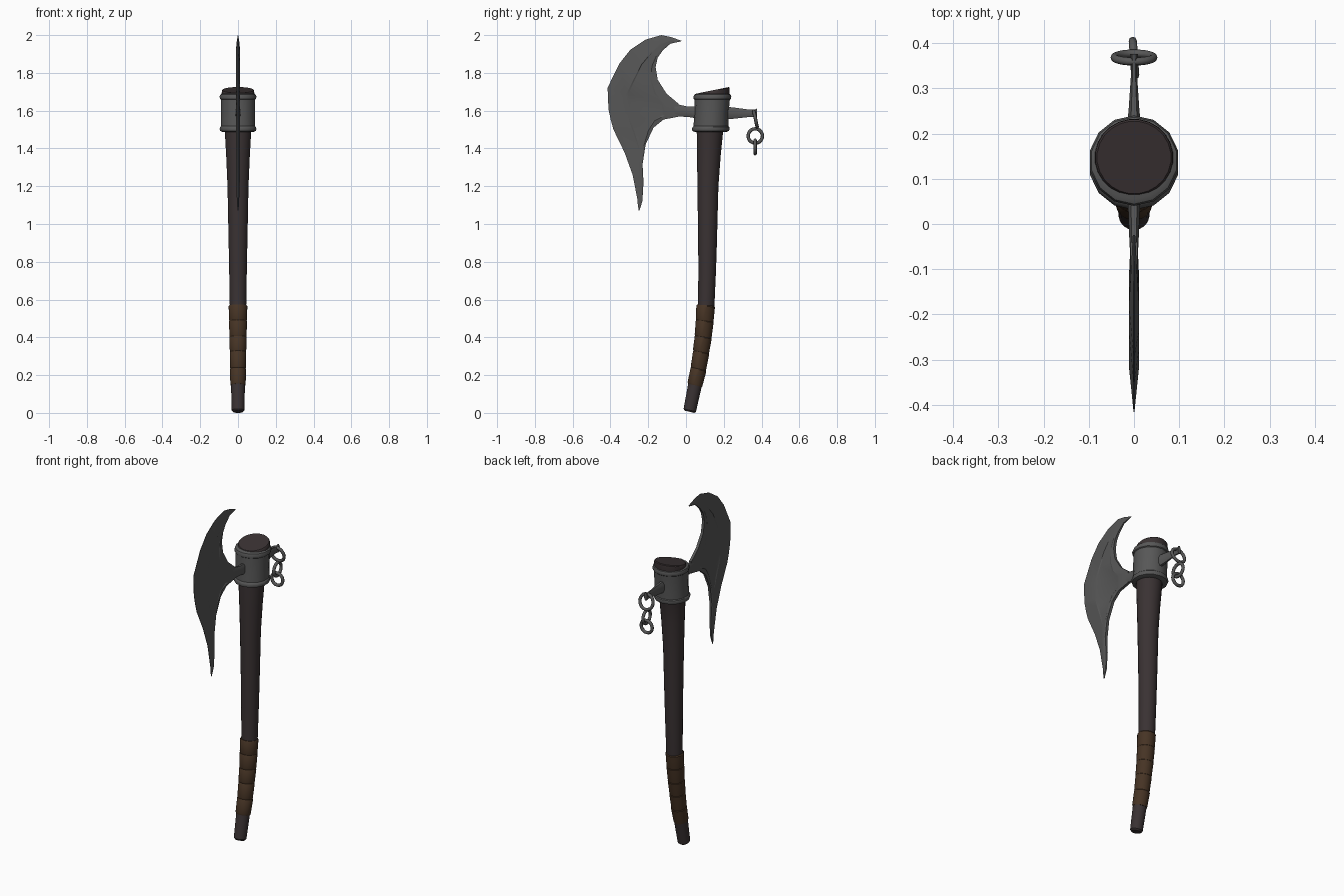
import bpy, bmesh, math
from mathutils import Vector, Matrix

if "Cube" in bpy.data.objects:
    bpy.data.objects.remove(bpy.data.objects["Cube"])


def material(name, col):
    m = bpy.data.materials.new(name)
    m.diffuse_color = (*col, 1)
    m.use_nodes = True
    m.node_tree.nodes["Principled BSDF"].inputs["Base Color"].default_value = m.diffuse_color
    return m


WOOD = material("dark wood", (0.042, 0.032, 0.033))
LEATHER = material("brown leather", (0.062, 0.034, 0.018))
METAL = material("dark steel", (0.095, 0.095, 0.095))


def finish(bm, name, mat, angle=35):
    bmesh.ops.recalc_face_normals(bm, faces=bm.faces)
    me = bpy.data.meshes.new(name)
    bm.to_mesh(me)
    bm.free()
    ob = bpy.data.objects.new(name, me)
    bpy.context.collection.objects.link(ob)
    me.materials.append(mat)
    bpy.ops.object.select_all(action='DESELECT')
    ob.select_set(True)
    bpy.context.view_layer.objects.active = ob
    bpy.ops.object.shade_smooth_by_angle(angle=math.radians(angle))
    return ob


def bridge(bm, rings):
    n = len(rings[0])
    for a, b in zip(rings, rings[1:]):
        for i in range(n):
            j = (i + 1) % n
            bm.faces.new((a[i], a[j], b[j], b[i]))
    bm.faces.new(rings[0])
    bm.faces.new(rings[-1])


def tube(name, mat, path, sides, slope):
    """Round loft along (y, z, radius); slope(z) gives the rise of each ring towards +y."""
    bm = bmesh.new()
    rings = []
    for y, z, r in path:
        v = Vector((0, 1, slope(z))).normalized()
        rings.append([bm.verts.new(Vector((0, y, z)) + Vector((1, 0, 0)) * r * math.cos(t) + v * r * math.sin(t))
                      for t in (2 * math.pi * (i + .5) / sides for i in range(sides))])
    bridge(bm, rings)
    return finish(bm, name, mat)


def bend(z):
    if z > 1.6:
        return 0.2
    return -0.24 if z < .2 else -0.24 * max(0, (0.75 - z) / .55)


# curved wooden handle with slanted top
tube("handle", WOOD, [(.018, .006, .027), (.02, .014, .034), (.048, .15, .037), (.077, .3, .039),
                      (.10, .49, .043), (.107, .57, .044), (.112, .75, .047), (.114, .9, .05),
                      (.116, 1.2, .056), (.121, 1.36, .063), (.127, 1.5, .071), (.136, 1.55, .078),
                      (.147, 1.69, .087), (.147, 1.704, .086), (.147, 1.709, .082)], 24, bend)

# leather wrap: overlapping bands
grip = [(.048, .15, .040), (.066, .235, .042), (.080, .325, .043), (.091, .405, .045), (.099, .49, .047), (.104, .57, .049)]
for i, (a, b) in enumerate(zip(grip, grip[1:])):
    r = b[2]
    tube(f"grip_band_{i + 1}", LEATHER,
         [(a[0], a[1] - .004, r - .003), (a[0], a[1] + .004, r - .001),
          (b[0], b[1] - .006, r + .001), (b[0], b[1], r - .003)], 20, bend)

# metal collar with two rims
tube("collar", METAL, [(.13, 1.488, .085), (.13, 1.492, .096), (.131, 1.503, .1), (.132, 1.514, .097),
                       (.132, 1.518, .092), (.135, 1.59, .091), (.139, 1.658, .093), (.139, 1.662, .098),
                       (.14, 1.674, .1), (.14, 1.685, .096), (.14, 1.69, .085)], 14, lambda z: 0)

# crescent blade: stations of cutting edge, bevel line, back edge as (y, z)
STATIONS = [
    ((-.024, 1.97), (-.026, 1.968), (-.028, 1.966)),
    ((-.08, 1.99), (-.08, 1.972), (-.082, 1.955)),
    ((-.13, 2.0), (-.13, 1.955), (-.124, 1.918)),
    ((-.214, 1.976), (-.18, 1.91), (-.15, 1.88)),
    ((-.294, 1.923), (-.235, 1.845), (-.161, 1.83)),
    ((-.352, 1.85), (-.275, 1.77), (-.15, 1.764)),
    ((-.415, 1.722), (-.315, 1.69), (-.103, 1.69)),
    ((-.413, 1.665), (-.318, 1.65), (-.04, 1.637)),
    ((-.41, 1.606), (-.31, 1.59), (-.04, 1.568)),
    ((-.398, 1.55), (-.295, 1.53), (-.119, 1.553)),
    ((-.384, 1.5), (-.27, 1.46), (-.172, 1.51)),
    ((-.325, 1.378), (-.25, 1.40), (-.214, 1.42)),
    ((-.283, 1.262), (-.248, 1.29), (-.23, 1.315)),
    ((-.257, 1.13), (-.24, 1.18), (-.225, 1.22)),
    ((-.255, 1.1), (-.243, 1.115), (-.231, 1.12)),
    ((-.25, 1.07), (-.248, 1.072), (-.246, 1.074))]
bm = bmesh.new()
rings = []
last = len(STATIONS) - 1
for i, (e, m, b) in enumerate(STATIONS):
    e, m, b = Vector(e), Vector(m), Vector(b)
    t = .011 * min(1, .25 + .25 * min(i, last - i))
    d = .003 if 3 < i < 11 else 0           # sunken panel between bevel and back
    side = [(e, .001), (m, t), (m.lerp(b, .05), t - d), (m.lerp(b, .68), t - d), (m.lerp(b, .73), t), (b, t * .7)]
    loop = [(p, x) for p, x in side] + [(p, -x) for p, x in reversed(side)]
    rings.append([bm.verts.new((x, p.x, p.y)) for p, x in loop])
bridge(bm, rings)
finish(bm, "blade", METAL, 20)


def bar(name, sections):
    """Eight-sided bar along y from (y, z, half width, half height)."""
    bm = bmesh.new()
    rings = []
    for y, z, w, h in sections:
        rings.append([bm.verts.new((w * a, y, z + h * b)) for a, b in
                      ((1, .5), (.5, 1), (-.5, 1), (-1, .5), (-1, -.5), (-.5, -1), (.5, -1), (1, -.5))])
    bridge(bm, rings)
    finish(bm, name, METAL)


# neck joining blade to collar, and rear spike
bar("blade_neck", [(-.06, 1.603, .009, .034), (-.02, 1.598, .011, .03), (.01, 1.594, .012, .027), (.06, 1.59, .014, .031)])
bar("rear_spike", [(.2, 1.588, .018, .034), (.25, 1.587, .012, .03), (.34, 1.586, .006, .019),
                   (.36, 1.586, .007, .019), (.376, 1.588, .009, .023)])


# three hanging chain links
def link(name, centre, radius, wire, rot):
    bm = bmesh.new()
    n, k = 20, 8
    g = [[bm.verts.new(((radius + wire * math.cos(v)) * math.cos(u), (radius + wire * math.cos(v)) * math.sin(u),
                        wire * math.sin(v))) for v in (2 * math.pi * j / k for j in range(k))]
         for u in (2 * math.pi * i / n for i in range(n))]
    for i in range(n):
        for j in range(k):
            a, b = g[i], g[(i + 1) % n]
            bm.faces.new((a[j], b[j], b[(j + 1) % k], a[(j + 1) % k]))
    bm.transform(Matrix.Translation(centre) @ rot)
    finish(bm, name, METAL, 60)


ACROSS = Matrix.Rotation(math.radians(102), 4, 'X')
ALONG = Matrix.Rotation(math.radians(94), 4, 'Z') @ Matrix.Rotation(math.radians(90), 4, 'X')
link("chain_link_1", (0, .368, 1.555), .043, .009, ACROSS)
link("chain_link_2", (0, .367, 1.466), .038, .009, ALONG)
link("chain_link_3", (0, .366, 1.408), .036, .009, Matrix.Rotation(math.radians(90), 4, 'X'))
